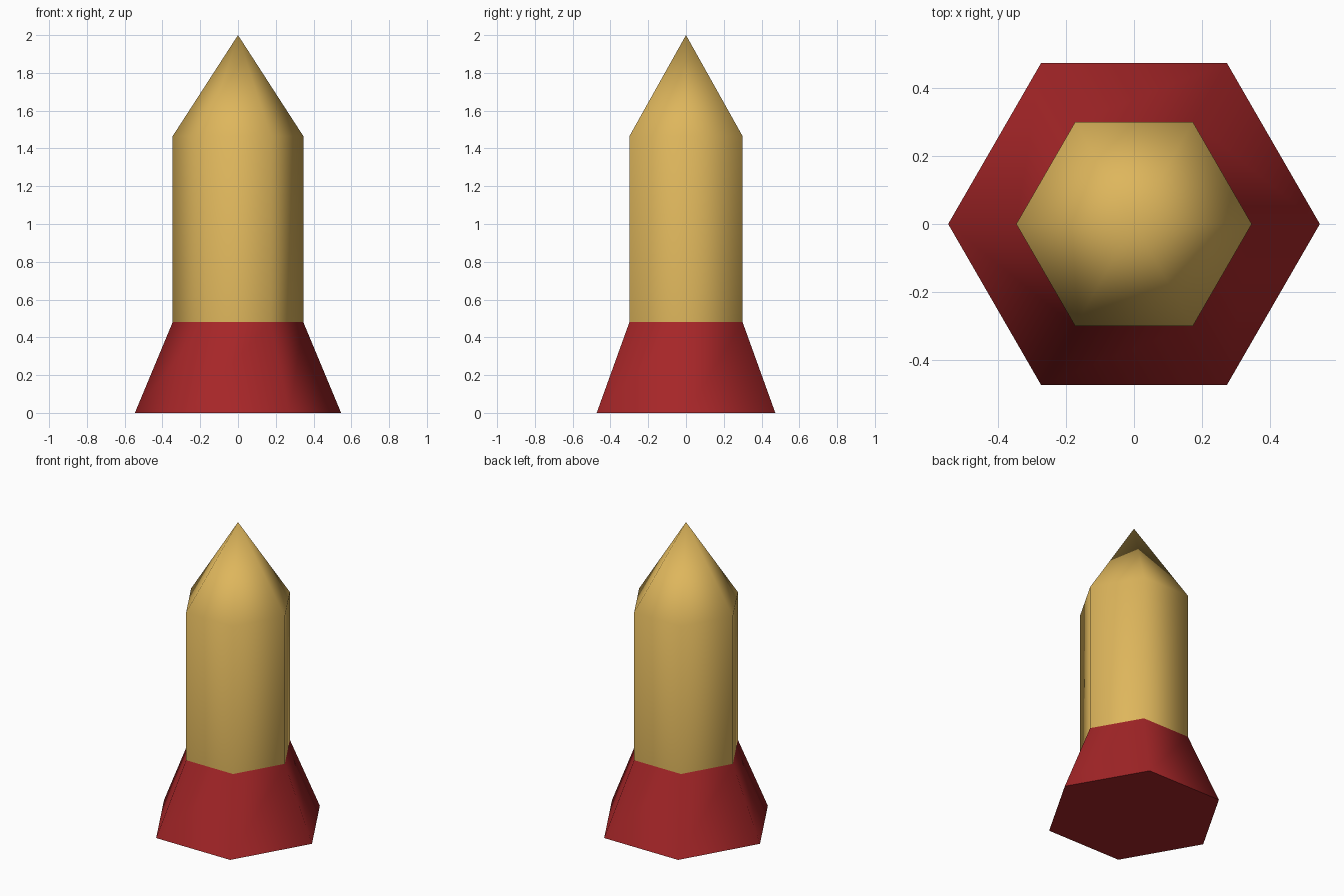
import bpy, bmesh, math

if "Cube" in bpy.data.objects:
    bpy.data.objects.remove(bpy.data.objects["Cube"])

SIDES = 6


def material(name, color):
    mat = bpy.data.materials.new(name)
    mat.diffuse_color = (*color, 1)
    mat.use_nodes = True
    mat.node_tree.nodes["Principled BSDF"].inputs["Base Color"].default_value = mat.diffuse_color
    return mat


def hex_shell(name, profile, mat, bottom=False):
    """Sweep a (radius, height) profile round six sides; radius 0 makes a tip."""
    bm = bmesh.new()
    rings = []
    for r, z in profile:
        n = SIDES if r > 0 else 1
        rings.append([bm.verts.new((r * math.cos(i * math.tau / SIDES),
                                    r * math.sin(i * math.tau / SIDES), z))
                      for i in range(n)])
    for low, high in zip(rings, rings[1:]):
        for i in range(SIDES):
            j = (i + 1) % SIDES
            top = [high[0]] if len(high) == 1 else [high[j], high[i]]
            bm.faces.new([low[i], low[j]] + top).smooth = True
    if bottom:
        bm.faces.new(rings[0][::-1]).smooth = False
    mesh = bpy.data.meshes.new(name)
    bm.to_mesh(mesh)
    bm.free()
    mesh.materials.append(mat)
    obj = bpy.data.objects.new(name, mesh)
    bpy.context.collection.objects.link(obj)
    return obj


brass = material("brass yellow", (0.73, 0.468, 0.107))
red = material("dark red", (0.381, 0.019, 0.021))

# Flared base with a flat underside
hex_shell("flared_base", [(0.546, 0), (0.346, 0.48)], red, bottom=True)
# Straight shaft and pointed tip, shaded as one smooth surface
hex_shell("pointed_shaft", [(0.346, 0.48), (0.346, 1.465), (0, 2)], brass)
